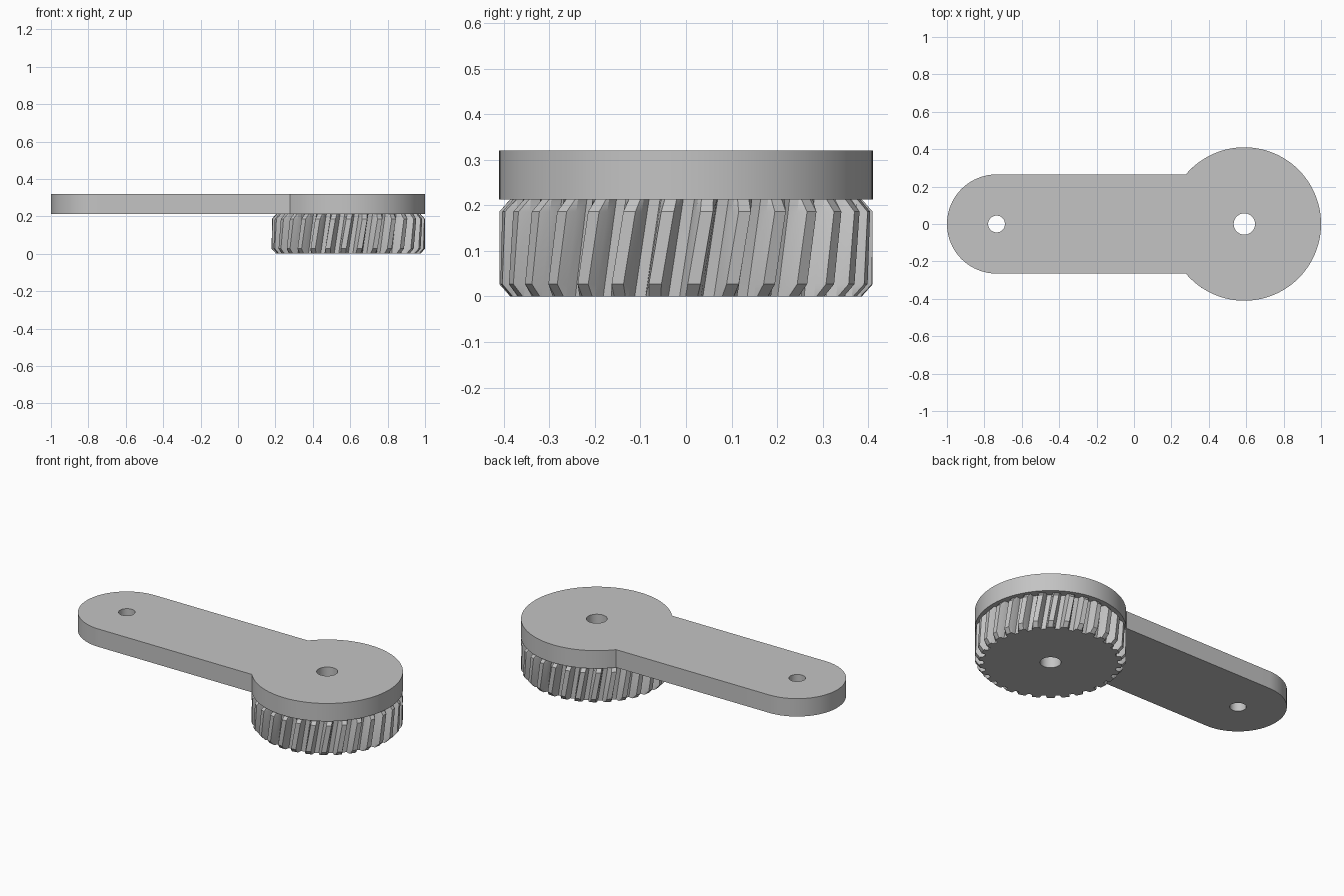
import bpy, bmesh, math

if "Cube" in bpy.data.objects:
    bpy.data.objects.remove(bpy.data.objects["Cube"], do_unlink=True)

HUB, HUB_R, HUB_HOLE = 0.59, 0.41, 0.057
END, END_R, END_HOLE = -0.735, 0.265, 0.045
GEAR_TOP, ARM_TOP = 0.213, 0.32
TEETH, ROOT_R, CHAMFER_R, CHAMFER_H, TWIST = 30, 0.362, 0.386, 0.027, 0.09

grey = bpy.data.materials.new("light grey")
grey.use_nodes = True
grey.diffuse_color = (0.55, 0.55, 0.55, 1)
grey.node_tree.nodes["Principled BSDF"].inputs["Base Color"].default_value = grey.diffuse_color


def loft(name, rings):
    """Solid through a stack of equal-length rings of points."""
    bm = bmesh.new()
    loops = [[bm.verts.new(p) for p in ring] for ring in rings]
    n = len(loops[0])
    for low, high in zip(loops, loops[1:]):
        for i in range(n):
            j = (i + 1) % n
            bm.faces.new((low[i], low[j], high[j], high[i]))
    bm.faces.new(loops[0][::-1])
    bm.faces.new(loops[-1])
    mesh = bpy.data.meshes.new(name)
    bm.to_mesh(mesh)
    bm.free()
    mesh.materials.append(grey)
    obj = bpy.data.objects.new(name, mesh)
    bpy.context.collection.objects.link(obj)
    return obj


def arc(x, r, start, end, steps):
    angles = [start + (end - start) * i / steps for i in range(steps + 1)]
    return [(x + r * math.cos(a), r * math.sin(a)) for a in angles]


def at_height(points, z):
    return [(x, y, z) for x, y in points]


def activate(obj):
    bpy.ops.object.select_all(action='DESELECT')
    obj.select_set(True)
    bpy.context.view_layer.objects.active = obj


def drill(obj, x, r):
    """Cut a round vertical hole and discard the cutter."""
    circle = arc(x, r, 0, 2 * math.pi, 48)[:-1]
    cutter = loft("hole_cutter", [at_height(circle, -0.1), at_height(circle, 0.5)])
    cutter.hide_render = True
    mod = obj.modifiers.new("hole", 'BOOLEAN')
    mod.operation, mod.solver, mod.object = 'DIFFERENCE', 'EXACT', cutter
    activate(obj)
    bpy.ops.object.modifier_apply(modifier=mod.name)
    bpy.data.objects.remove(cutter, do_unlink=True)


# Arm plate: round end, straight sides and a wider round hub
meet = math.pi - math.asin(END_R / HUB_R)
outline = (arc(HUB, HUB_R, -meet, meet, 96)
           + arc(END, END_R, math.pi / 2, 1.5 * math.pi, 48))
arm = loft("arm_plate", [at_height(outline, GEAR_TOP), at_height(outline, ARM_TOP)])
drill(arm, HUB, HUB_HOLE)
drill(arm, END, END_HOLE)


# Helical gear with bevelled tooth ends
def gear_ring(z, limit):
    half = [(ROOT_R, 0.071), (CHAMFER_R, 0.054), (HUB_R, 0.034)]
    tooth = [(r, -a) for r, a in half] + [(r, a) for r, a in reversed(half)]
    ring = []
    for t in range(TEETH):
        centre = 0.032 + 2 * math.pi * t / TEETH + TWIST * z / GEAR_TOP
        for r, a in tooth:
            r = min(r, limit)
            ring.append((HUB + r * math.cos(centre + a), r * math.sin(centre + a), z))
    return ring


gear = loft("helical_gear", [
    gear_ring(0, CHAMFER_R), gear_ring(CHAMFER_H, HUB_R),
    gear_ring(GEAR_TOP - CHAMFER_H, HUB_R), gear_ring(GEAR_TOP, CHAMFER_R)])
drill(gear, HUB, HUB_HOLE)

for part in (arm, gear):
    activate(part)
    bpy.ops.object.shade_smooth_by_angle(angle=math.radians(20))
